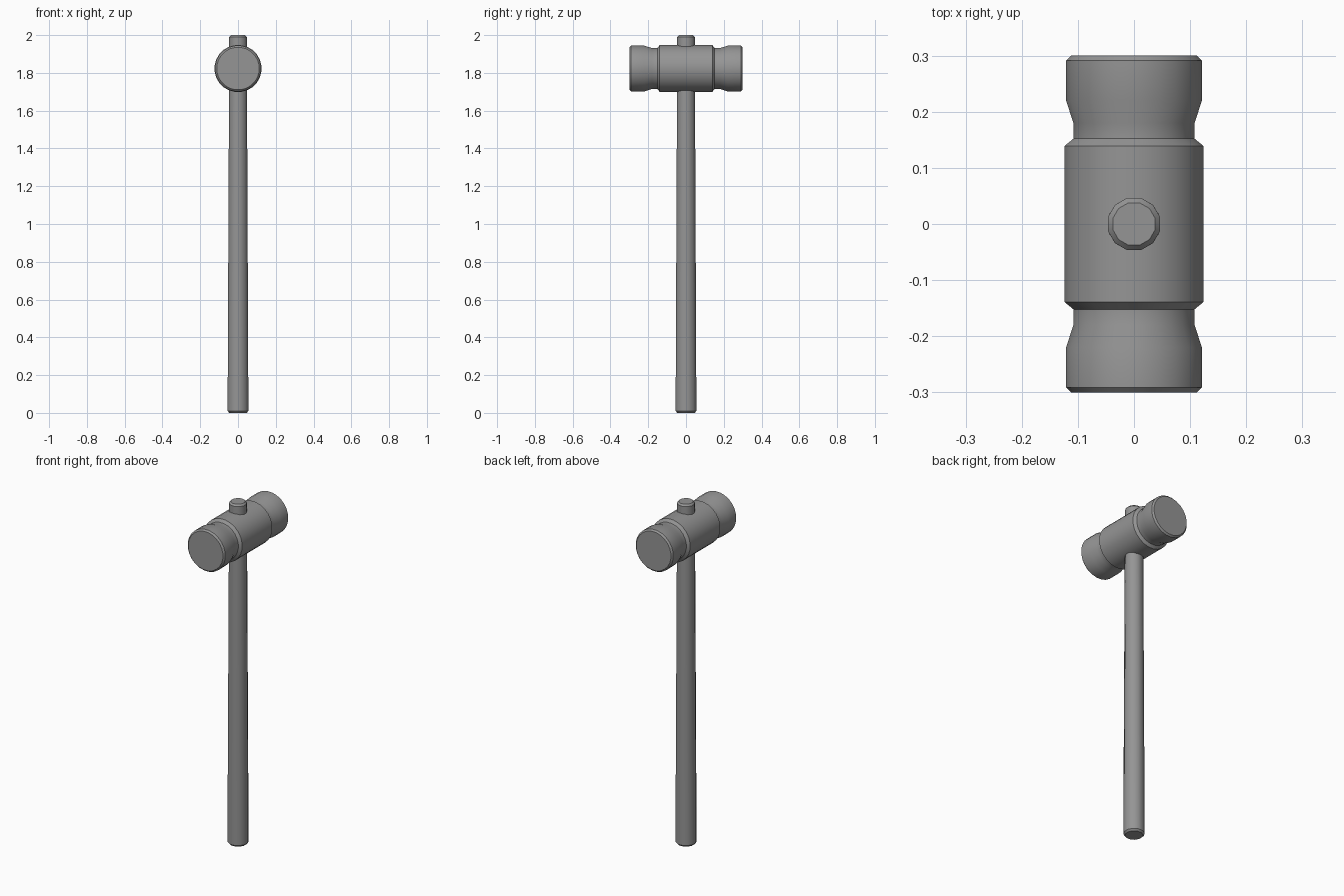
import bpy, bmesh, math
from mathutils import Matrix

if "Cube" in bpy.data.objects:
    bpy.data.objects.remove(bpy.data.objects["Cube"])

# Dark grey finish shared by both parts
dark = bpy.data.materials.new("dark_grey")
dark.diffuse_color = (0.3, 0.3, 0.3, 1)
dark.use_nodes = True
dark.node_tree.nodes["Principled BSDF"].inputs["Base Color"].default_value = dark.diffuse_color


def lathe(name, profile, sides, matrix):
    """Closed solid of revolution from (radius, height) points."""
    bm = bmesh.new()
    rings = []
    for r, h in profile:
        ring = []
        for i in range(sides):
            a = 2 * math.pi * (i + 0.5) / sides
            ring.append(bm.verts.new((r * math.cos(a), r * math.sin(a), h)))
        rings.append(ring)
    for low, high in zip(rings, rings[1:]):
        for i in range(sides):
            j = (i + 1) % sides
            bm.faces.new((low[i], low[j], high[j], high[i]))
    bm.faces.new(rings[0][::-1])
    bm.faces.new(rings[-1])
    bm.transform(matrix)
    bmesh.ops.recalc_face_normals(bm, faces=bm.faces)
    mesh = bpy.data.meshes.new(name)
    bm.to_mesh(mesh)
    bm.free()
    mesh.materials.append(dark)
    obj = bpy.data.objects.new(name, mesh)
    bpy.context.collection.objects.link(obj)
    bpy.ops.object.select_all(action='DESELECT')
    obj.select_set(True)
    bpy.context.view_layer.objects.active = obj
    bpy.ops.object.shade_smooth_by_angle(angle=math.radians(31))
    return obj


# Tapered handle running up through the head, bevelled at both ends
handle = [(0.048, 0.0), (0.057, 0.01), (0.048, 1.99), (0.039, 2.0)]
lathe("handle", handle, 12, Matrix.Identity(4))

# Mallet head along y: bevelled faces, flared necks, wide barrel
half = [(0.113, 0.30), (0.122, 0.291), (0.122, 0.22),
        (0.109, 0.18), (0.109, 0.152), (0.125, 0.139)]
head = [(r, -h) for r, h in half] + half[::-1]
place = Matrix.Translation((0, 0, 1.823)) @ Matrix.Rotation(math.pi / 2, 4, 'X')
lathe("mallet_head", head, 24, place)
